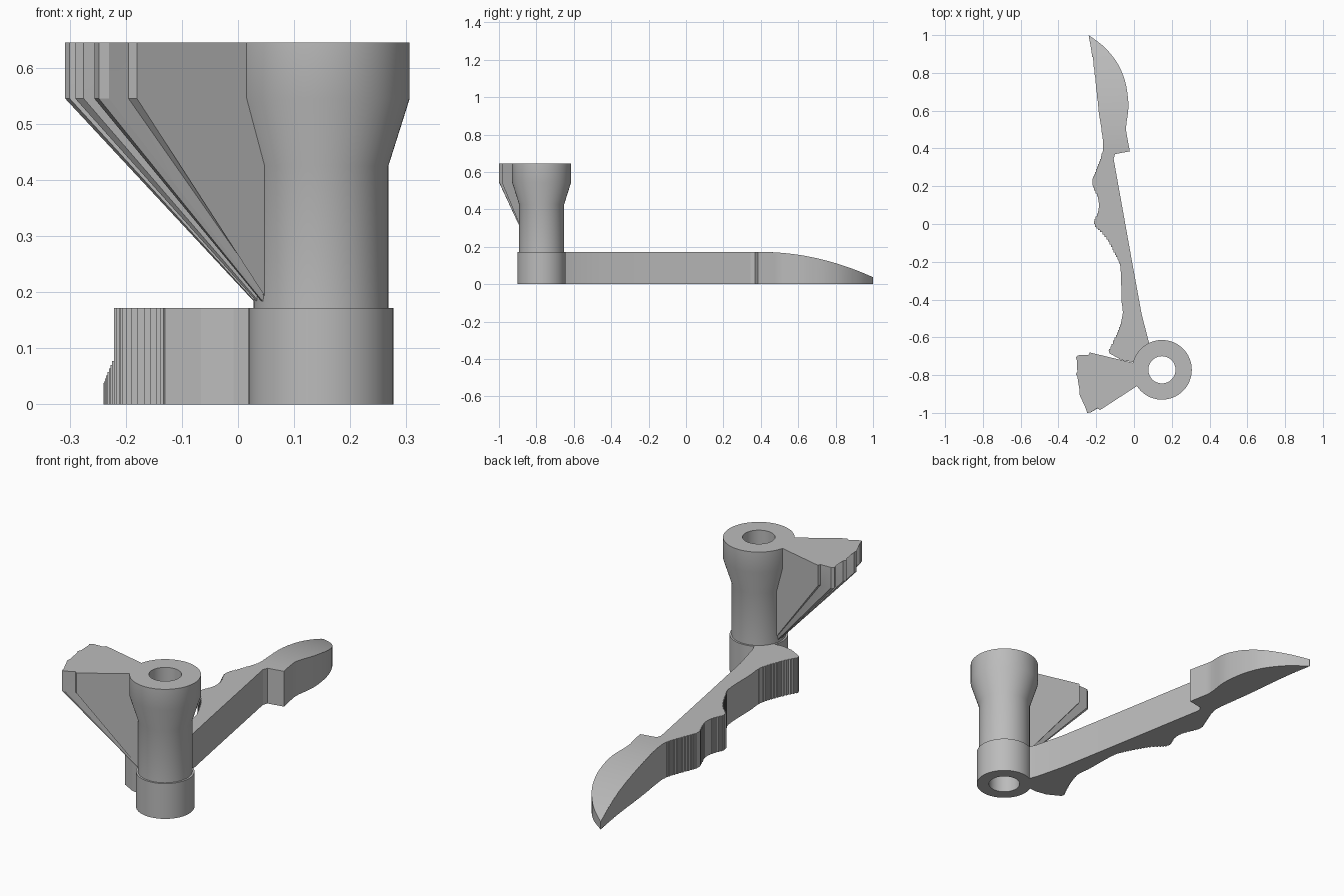
import bpy, bmesh, math
from mathutils import Vector

cube = bpy.data.objects.get("Cube")
if cube:
    bpy.data.objects.remove(cube)

grey = bpy.data.materials.new("plain grey")
grey.use_nodes = True
grey.diffuse_color = (0.5, 0.5, 0.5, 1)
grey.node_tree.nodes["Principled BSDF"].inputs["Base Color"].default_value = (0.5, 0.5, 0.5, 1)

AXIS = Vector((0.148, -0.772))
ARM_TOP = 0.172


def finish(bm, name, angle):
    bmesh.ops.recalc_face_normals(bm, faces=bm.faces)
    mesh = bpy.data.meshes.new(name)
    bm.to_mesh(mesh)
    bm.free()
    obj = bpy.data.objects.new(name, mesh)
    bpy.context.collection.objects.link(obj)
    mesh.materials.append(grey)
    bpy.ops.object.select_all(action='DESELECT')
    obj.select_set(True)
    bpy.context.view_layer.objects.active = obj
    bpy.ops.object.shade_smooth_by_angle(angle=math.radians(angle))
    return obj


def loft(rings, caps=True, closed=False):
    """Bridge equal-length rings of 3D points into a solid."""
    bm = bmesh.new()
    loops = [[bm.verts.new(p) for p in ring] for ring in rings]
    n = len(loops[0])
    pairs = list(zip(loops, loops[1:]))
    if closed:
        pairs.append((loops[-1], loops[0]))
    for a, b in pairs:
        for i in range(n):
            j = (i + 1) % n
            bm.faces.new((a[i], a[j], b[j], b[i]))
    if caps:
        ends = [bm.faces.new(loops[0]), bm.faces.new(loops[-1])]
        bmesh.ops.triangulate(bm, faces=ends)
    return bm


def spline(points, step):
    """Catmull-Rom curve through 2D points, sampled at about one step."""
    pts = [Vector(p) for p in points]
    pts = [pts[0]] + pts + [pts[-1]]
    out = []
    for a, b, c, d in zip(pts, pts[1:], pts[2:], pts[3:]):
        n = max(1, round((c - b).length / step))
        for k in range(n):
            t = k / n
            out.append(0.5 * (2 * b + (c - a) * t + (2 * a - 5 * b + 4 * c - d) * t * t
                              + (3 * b - a - 3 * c + d) * t ** 3))
    return out + [pts[-1]]


def stepped(points):
    """Turn a curve into fine ridges."""
    out = [points[0]]
    for a, b in zip(points, points[1:]):
        mid = (a.x + b.x) / 2
        out += [Vector((mid, a.y)), Vector((mid, b.y))]
    out.append(points[-1])
    return [p for i, p in enumerate(out) if i == 0 or (p - out[i - 1]).length > 1e-4]


# Hollow hub: base, shaft, flare and collar turned around one axis
profile = [(0.072, 0), (0.129, 0), (0.129, ARM_TOP), (0.12, ARM_TOP), (0.12, 0.425),
           (0.158, 0.545), (0.158, 0.645), (0.072, 0.645)]
angles = [math.tau * i / 64 for i in range(64)]
hub = [[(AXIS.x + r * math.cos(a), AXIS.y + r * math.sin(a), z) for a in angles]
       for r, z in profile]
finish(loft(hub, caps=False, closed=True), "hub_tube", 30)

# Lever arm outline: blade edge, straight back, root in the hub, ridged grip
blade = spline([(-.24, 1), (-.155, .935), (-.087, .85), (-.05, .765), (-.034, .685),
                (-.03, .61), (-.042, .51), (-.034, .45), (-.022, .385)], 0.02)
back = [(-.10, .37), (-.108, .345), (-.013, -.185), (.04, -.475), (.077, -.62),
        (.098, -.67), (.045, -.724), (-.008, -.73), (-.066, -.72), (-.13, -.685)]
grip = stepped(spline(
    [(-.134, -.67), (-.098, -.6), (-.061, -.49), (-.066, -.4), (-.071, -.24),
     (-.092, -.175), (-.15, -.07), (-.203, -.015), (-.21, .015), (-.188, .07),
     (-.188, .13), (-.219, .205), (-.219, .24), (-.193, .305), (-.166, .385),
     (-.166, .45), (-.188, .61), (-.214, .845), (-.24, 1)], 0.015))
outline = blade + [Vector(p) for p in back] + grip[:-1]
bm = loft([[(p.x, p.y, z) for p in outline] for z in (0, ARM_TOP)])

# Slice the blade crosswise and lower its top in a curve toward the tip
for k in range(16):
    bmesh.ops.bisect_plane(bm, geom=bm.verts[:] + bm.edges[:] + bm.faces[:], dist=1e-6,
                           plane_co=(0, 0.4 + 0.0375 * k, 0), plane_no=(0, 1, 0))
for v in bm.verts:
    if v.co.z > 0.1 and v.co.y > 0.4:
        v.co.z = ARM_TOP - 0.135 * ((v.co.y - 0.4) / 0.6) ** 2
finish(bm, "lever_arm", 15)

# Toothed sector: upright rim above, tapering down to the shaft below
inner_a, inner_b = Vector((.061, -.751)), Vector((.061, -.8285))
teeth = [(-.235, -.68), (-.24, -.693), (-.295, -.695), (-.308, -.705), (-.303, -.72),
         (-.25, -.728), (-.235, -.75), (-.25, -.772), (-.3, -.782), (-.308, -.795),
         (-.3, -.808), (-.25, -.81), (-.232, -.838), (-.246, -.862), (-.288, -.882),
         (-.29, -.9), (-.275, -.91), (-.23, -.898), (-.205, -.918), (-.203, -.935),
         (-.245, -.955), (-.256, -.975), (-.248, -1), (-.23, -.998), (-.195, -.975),
         (-.18, -.985)]
rings = []
for z, scale in ((ARM_TOP, 0.239), (0.545, 1), (0.645, 1)):
    ring = [inner_a] + [AXIS + (Vector(p) - AXIS) * scale for p in teeth] + [inner_b]
    rings.append([(p.x, p.y, z) for p in ring])
finish(loft(rings), "toothed_sector", 15)
